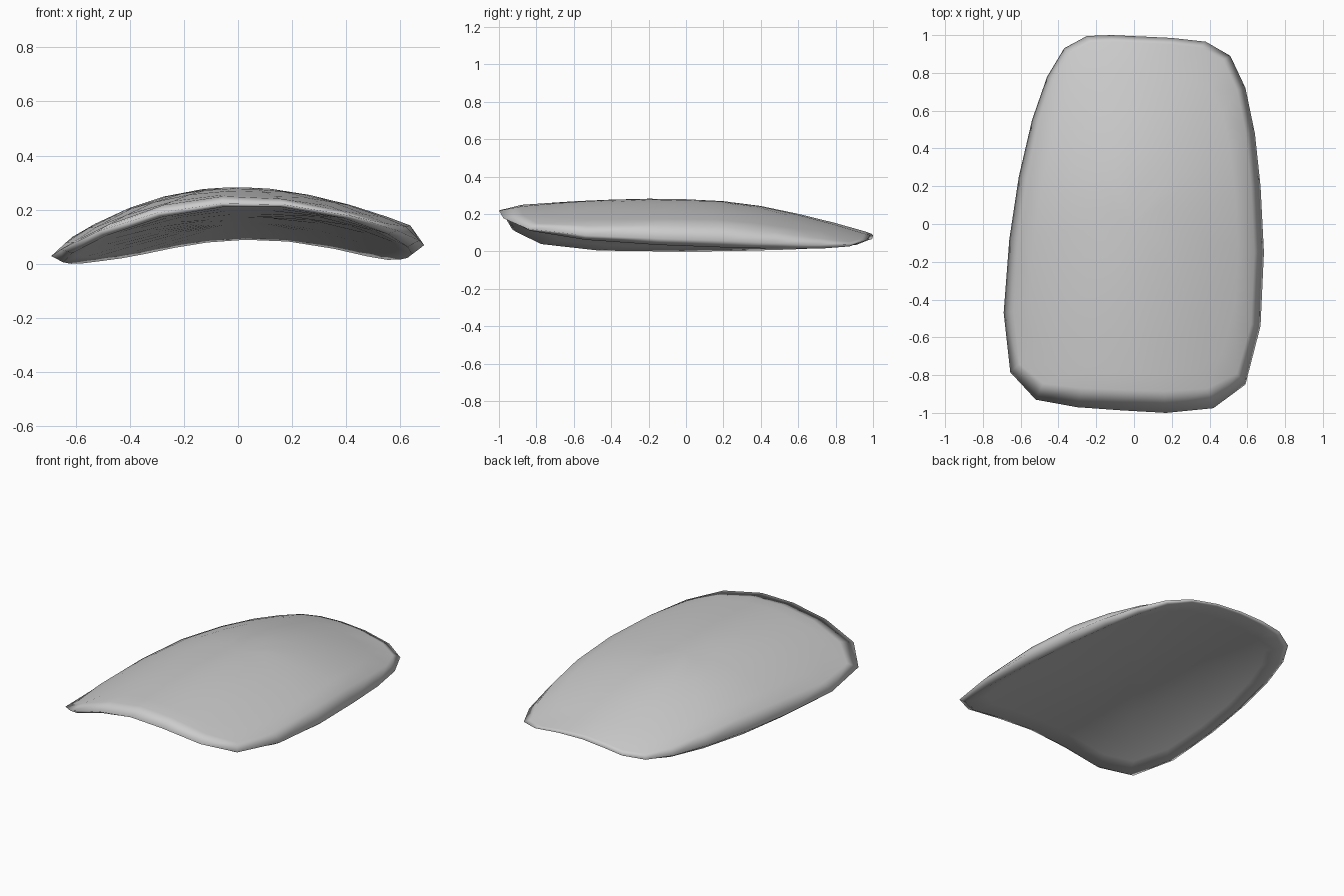
import bpy, bmesh

if "Cube" in bpy.data.objects:
    bpy.data.objects.remove(bpy.data.objects["Cube"])

# Plan outline of the rim, counter-clockwise from the left front
OUTLINE = [(-.69, -.47), (-.655, -.785), (-.52, -.93), (-.3, -.97), (-.06, -.987),
           (.17, -1), (.42, -.975), (.59, -.85), (.67, -.54), (.688, -.15),
           (.67, .2), (.64, .48), (.59, .72), (.51, .89), (.38, .965), (.2, .985),
           (.03, .993), (-.12, 1), (-.25, .995), (-.37, .93), (-.46, .78),
           (-.54, .55), (-.61, .25), (-.66, -.08)]

# Lengthwise centre profiles (y, z) of the upper and lower skins
TOP = [(-1, .255), (-.87, .266), (-.5, .29), (-.15, .298), (.15, .29),
       (.4, .258), (.7, .195), (1, .11)]
BOTTOM = [(-1, .23), (-.8, .218), (-.5, .2), (0, .175), (.5, .142), (1, .1)]


def sample(profile, y):
    for (y0, z0), (y1, z1) in zip(profile, profile[1:]):
        if y <= y1:
            return z0 + (z1 - z0) * (y - y0) / (y1 - y0)
    return profile[-1][1]


# Crosswise arch, slightly tilted
def top_z(x, y):
    return sample(TOP, y) - .42 * x * x + .11 * x ** 3


def bottom_z(x, y):
    return sample(BOTTOM, y) - .375 * x * x + .035 * x


bm = bmesh.new()


def ring(height, sx, front, back):
    # The end inset fades out along the sides
    pts = []
    for x, y in OUTLINE:
        end = front if y < 0 else back
        if sx > .9:
            end = 1 - (1 - end) * min(1, abs(y)) ** 3
        pts.append((x * sx, y * end))
    return [bm.verts.new((x, y, height(x, y))) for x, y in pts]


def rim_z(x, y):
    x, y = x * .925, y * (.94 if y < 0 else .97)
    low = bottom_z(x, y)
    return low + (.4 if y < -.8 else .3) * (top_z(x, y) - low)


# Rings from the underside centre, around the rim, to the upper centre
rings = [ring(bottom_z, s, s, s) for s in (.2, .45, .7, .85)]
rings.append(ring(bottom_z, .935, .97, .975))
rings.append(ring(rim_z, 1, 1, 1))
rings.append(ring(top_z, .925, .885, .965))
rings += [ring(top_z, s, s, s) for s in (.8, .6, .4, .2)]
n = len(OUTLINE)
for a, b in zip(rings, rings[1:]):
    for i in range(n):
        j = (i + 1) % n
        bm.faces.new((a[i], a[j], b[j], b[i]))

# Close both centres with fans
for loop, height in ((rings[0], bottom_z), (rings[-1], top_z)):
    c = bm.verts.new((0, 0, height(0, 0)))
    for i in range(n):
        bm.faces.new((loop[i], loop[(i + 1) % n], c))
bmesh.ops.recalc_face_normals(bm, faces=bm.faces[:])

# Rest on the floor
low = min(v.co.z for v in bm.verts)
for v in bm.verts:
    v.co.z -= low
for f in bm.faces:
    f.smooth = True

mesh = bpy.data.meshes.new("curved_shell_panel")
bm.to_mesh(mesh)
bm.free()
panel = bpy.data.objects.new("curved_shell_panel", mesh)
bpy.context.collection.objects.link(panel)
